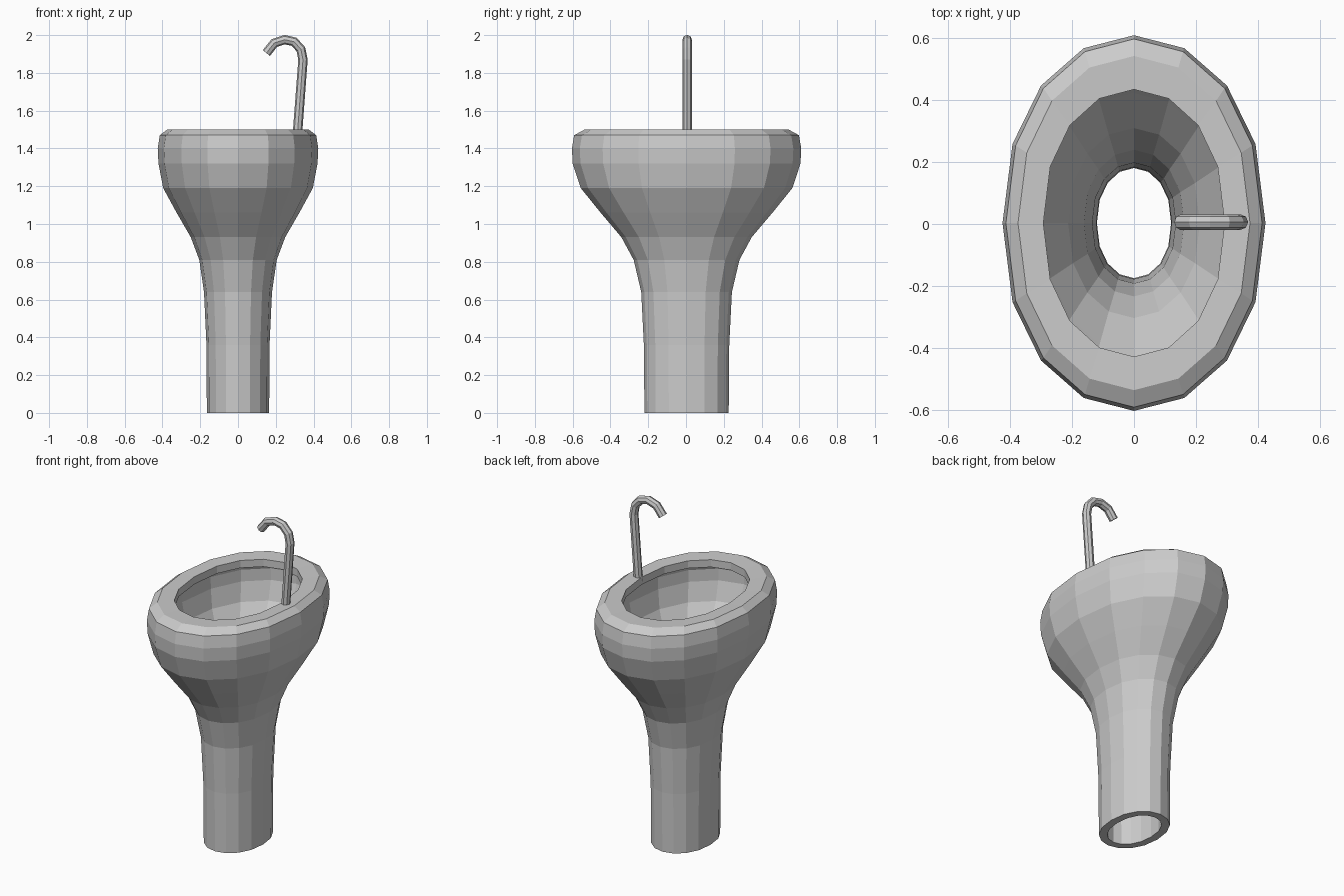
import bpy
import bmesh
import math
from mathutils import Vector

if "Cube" in bpy.data.objects:
    bpy.data.objects.remove(bpy.data.objects["Cube"])


def build(name, rings, closed_profile=False):
    """Skin a list of equal-length vertex rings; cap or join the ends."""
    bm = bmesh.new()
    loops = [[bm.verts.new(p) for p in ring] for ring in rings]
    n = len(loops[0])
    pairs = list(zip(loops, loops[1:]))
    if closed_profile:
        pairs.append((loops[-1], loops[0]))
    else:
        bm.faces.new(loops[0])
        bm.faces.new(loops[-1])
    for a, b in pairs:
        for i in range(n):
            j = (i + 1) % n
            bm.faces.new((a[i], a[j], b[j], b[i]))
    bmesh.ops.recalc_face_normals(bm, faces=bm.faces[:])
    mesh = bpy.data.meshes.new(name)
    bm.to_mesh(mesh)
    bm.free()
    obj = bpy.data.objects.new(name, mesh)
    bpy.context.collection.objects.link(obj)
    return obj


def oval(rx, ry, z, n=16):
    ring = []
    for i in range(n):
        a = 2 * math.pi * i / n
        s = math.sin(a)
        y = math.copysign(abs(s) ** 0.9, s) * ry
        ring.append((rx * math.cos(a), y + 0.003, z))
    return ring


# Pedestal basin: outer wall up, over the rim, then back down inside
outer = [(0.165, 0.223, 0), (0.167, 0.226, 0.36), (0.18, 0.24, 0.64),
         (0.205, 0.28, 0.81), (0.25, 0.345, 0.93), (0.325, 0.455, 1.06),
         (0.396, 0.56, 1.19), (0.421, 0.603, 1.32), (0.425, 0.607, 1.40),
         (0.414, 0.595, 1.47), (0.375, 0.54, 1.50), (0.293, 0.432, 1.497)]
inner = [(0.293, 0.432, 1.452), (0.36, 0.525, 1.453), (0.378, 0.556, 1.39),
         (0.376, 0.555, 1.32), (0.355, 0.518, 1.21), (0.29, 0.42, 1.09),
         (0.213, 0.307, 0.955), (0.162, 0.237, 0.825), (0.135, 0.195, 0.65),
         (0.122, 0.181, 0.36), (0.12, 0.178, 0)]
build("pedestal_basin", [oval(*p) for p in outer + inner], closed_profile=True)

# Hooked spout: eight-sided tube swept along a bent path
path = [Vector((x, 0.006, z)) for x, z in
        [(0.314, 1.47), (0.344, 1.87), (0.333, 1.925), (0.297, 1.965),
         (0.247, 1.976), (0.192, 1.958), (0.15, 1.905)]]
rings = []
for i, p in enumerate(path):
    t_in = (p - path[max(i - 1, 0)]).normalized()
    t_out = (path[min(i + 1, len(path) - 1)] - p).normalized()
    t = (t_in + t_out).normalized()
    side = Vector((0, 1, 0))
    across = t.cross(side)
    rings.append([p + 0.025 * (math.cos(a) * across + math.sin(a) * side)
                  for a in (math.pi * k / 4 for k in range(8))])
build("spout", rings)
